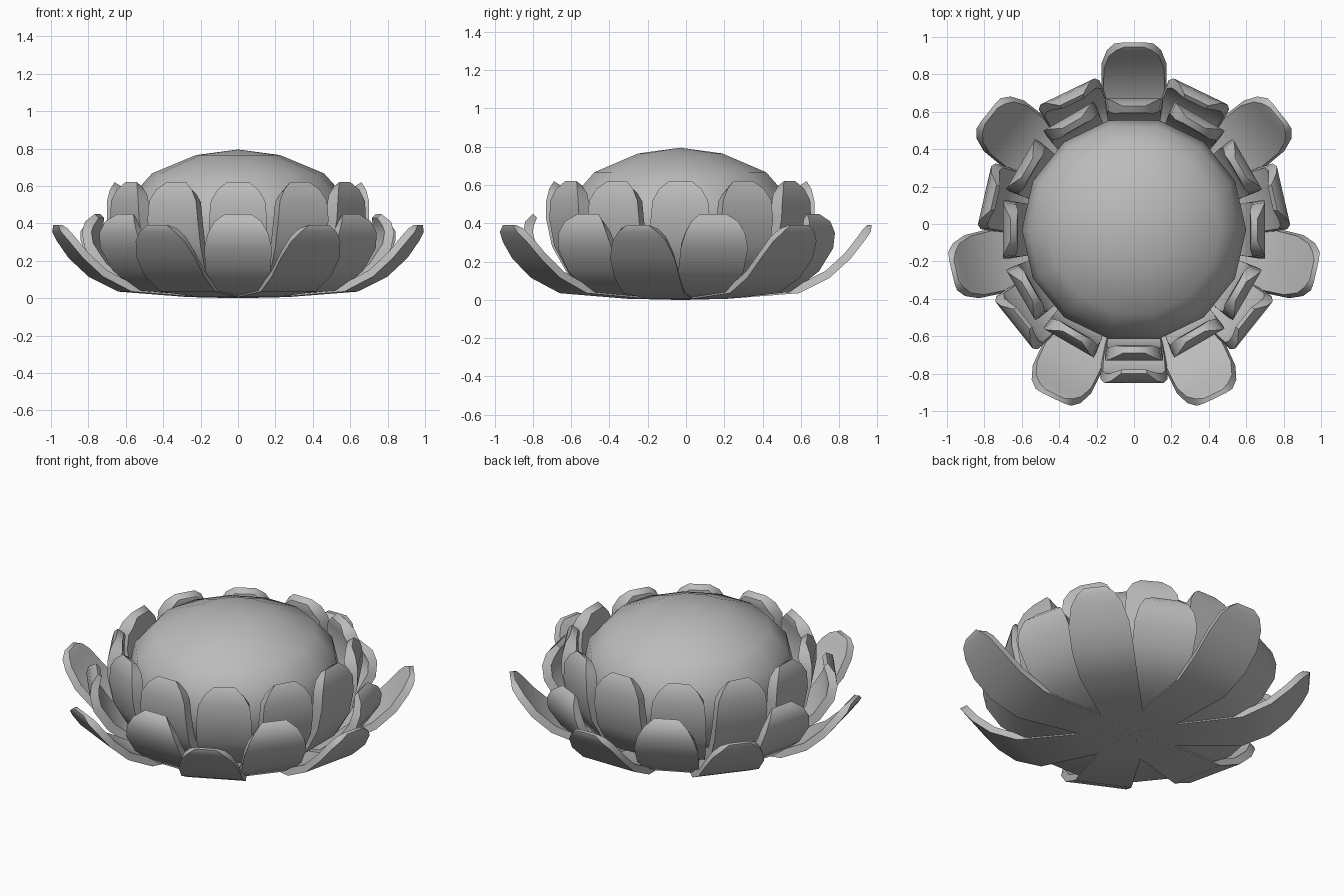
import bpy, bmesh, math
from mathutils import Matrix, Vector

if "Cube" in bpy.data.objects:
    bpy.data.objects.remove(bpy.data.objects["Cube"])

CENTER_Y = -0.03

grey = bpy.data.materials.new("soft_grey")
grey.diffuse_color = (0.5, 0.5, 0.5, 1)
grey.use_nodes = True
grey.node_tree.nodes["Principled BSDF"].inputs["Base Color"].default_value = grey.diffuse_color


def finish(bm, name, angle):
    bmesh.ops.recalc_face_normals(bm, faces=bm.faces)
    mesh = bpy.data.meshes.new(name)
    bm.to_mesh(mesh)
    bm.free()
    mesh.materials.append(grey)
    obj = bpy.data.objects.new(name, mesh)
    bpy.context.collection.objects.link(obj)
    bpy.ops.object.select_all(action='DESELECT')
    obj.select_set(True)
    bpy.context.view_layer.objects.active = obj
    bpy.ops.object.shade_smooth_by_angle(angle=math.radians(angle))
    return obj


def petal(bm, profile, thickness, angle):
    """Loft a thick curved petal along (radius, height, half width) stations."""
    turn = Matrix.Translation((0, CENTER_Y, 0)) @ Matrix.Rotation(angle, 4, 'Z')
    rings = []
    last = len(profile) - 1
    for i, (r, z, w) in enumerate(profile):
        a, b = profile[max(i - 1, 0)], profile[min(i + 1, last)]
        dr, dz = b[0] - a[0], b[1] - a[1]
        length = math.hypot(dr, dz)
        t = thickness * (0.6 if i == last else 1)
        ri, zi = r - dz / length * t, z + dr / length * t
        if i == last:
            zi = min(zi, z)
        points = [(r, -w, z), (r, w, z), (ri, w * 0.93, zi), (ri, -w * 0.93, zi)]
        rings.append([bm.verts.new(turn @ Vector(p)) for p in points])
    for lo, hi in zip(rings, rings[1:]):
        for k in range(4):
            n = (k + 1) % 4
            bm.faces.new((lo[k], lo[n], hi[n], hi[k]))
    bm.faces.new(rings[0])
    bm.faces.new(rings[-1])


def petal_ring(name, count, start, profile, thickness):
    bm = bmesh.new()
    for i in range(count):
        petal(bm, profile, thickness, math.radians(start) + i * math.tau / count)
    return finish(bm, name, 42)


# Wide open lower petals
petal_ring("outer_petals", 7, 90, [
    (0.0, 0.0, 0.03), (0.25, 0.006, 0.12), (0.62, 0.035, 0.163),
    (0.78, 0.115, 0.175), (0.89, 0.215, 0.173), (0.96, 0.305, 0.145),
    (0.995, 0.355, 0.105), (1.0, 0.39, 0.06)], 0.042)

# Half open petals, set between the lower ones
petal_ring("middle_petals", 7, -90, [
    (0.0, 0.004, 0.03), (0.25, 0.012, 0.12), (0.58, 0.04, 0.15),
    (0.72, 0.15, 0.175), (0.80, 0.27, 0.18), (0.82, 0.35, 0.16),
    (0.81, 0.41, 0.125), (0.77, 0.45, 0.07)], 0.05)

# Upright petals hugging the dome
petal_ring("inner_petals", 12, 0, [
    (0.0, 0.03, 0.03), (0.4, 0.05, 0.12), (0.58, 0.12, 0.14),
    (0.67, 0.28, 0.155), (0.70, 0.42, 0.155), (0.70, 0.52, 0.145),
    (0.685, 0.58, 0.11), (0.66, 0.62, 0.06)], 0.07)

# Domed centre, turned from a profile
SIDES = 14
bm = bmesh.new()
apex = bm.verts.new((0, CENTER_Y, 0.795))
rings = []
for r, z in [(0.225, 0.765), (0.46, 0.667), (0.565, 0.55), (0.6, 0.4),
             (0.55, 0.22), (0.4, 0.08)]:
    rings.append([bm.verts.new((r * math.cos(k * math.tau / SIDES),
                                r * math.sin(k * math.tau / SIDES) + CENTER_Y, z))
                  for k in range(SIDES)])
for k in range(SIDES):
    n = (k + 1) % SIDES
    bm.faces.new((apex, rings[0][k], rings[0][n]))
    for hi, lo in zip(rings, rings[1:]):
        bm.faces.new((hi[k], lo[k], lo[n], hi[n]))
bm.faces.new(rings[-1])
finish(bm, "center_dome", 50)
